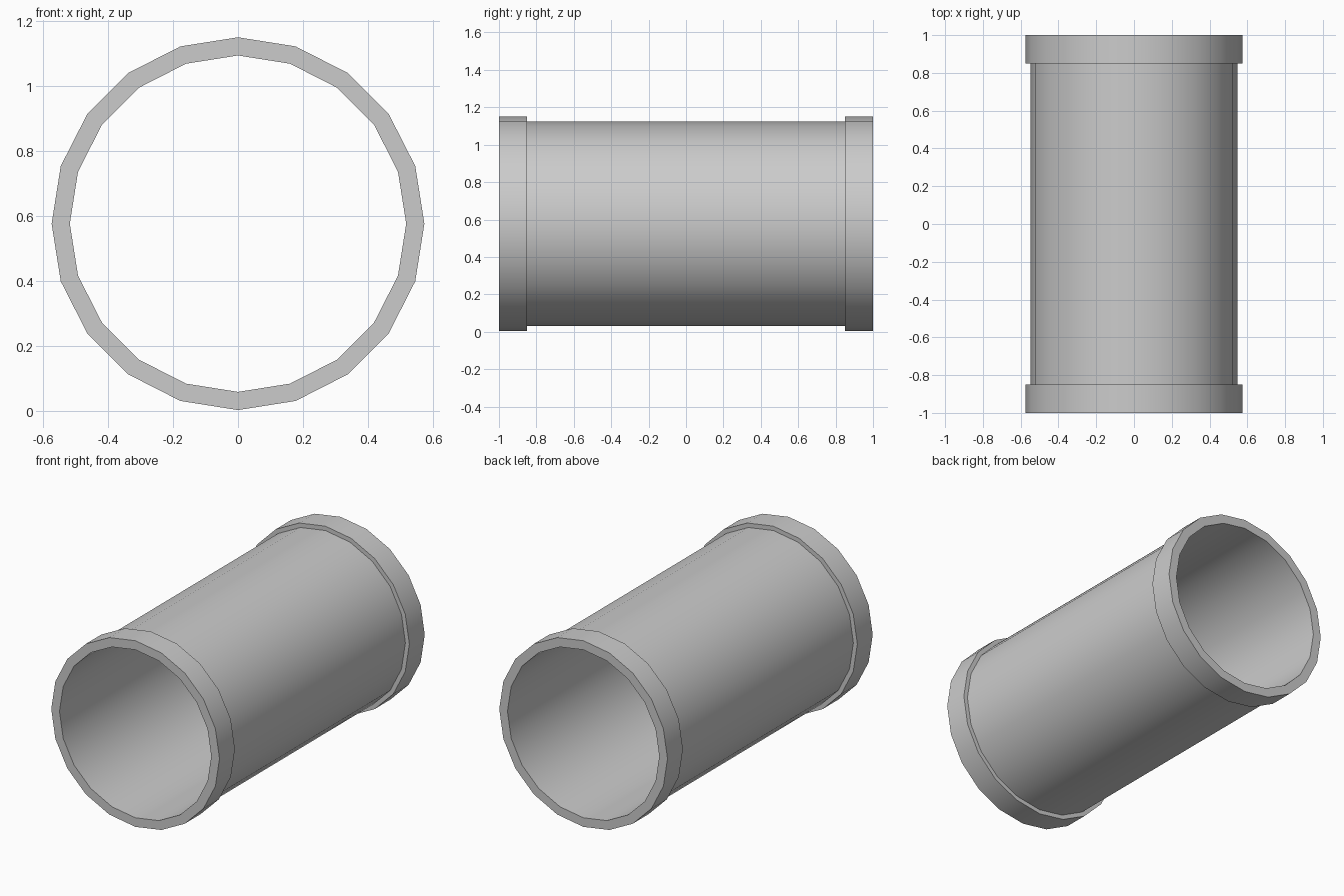
import bpy, bmesh, math

if "Cube" in bpy.data.objects:
    bpy.data.objects.remove(bpy.data.objects["Cube"])

SIDES = 20
CENTRE_Z = 0.577
R_IN, R_BODY, R_RIM = 0.518, 0.547, 0.574
Y_END, Y_RIM = 1.0, 0.85

# Closed wall section (radius, y): bore, collars at both ends, thinner middle
section = [(R_IN, -Y_END), (R_RIM, -Y_END), (R_RIM, -Y_RIM), (R_BODY, -Y_RIM),
           (R_BODY, Y_RIM), (R_RIM, Y_RIM), (R_RIM, Y_END), (R_IN, Y_END)]

# Revolve the section around the y axis, with a corner pointing straight up
bm = bmesh.new()
rings = []
for i in range(SIDES):
    a = 2 * math.pi * i / SIDES
    rings.append([bm.verts.new((r * math.sin(a), y, r * math.cos(a)))
                  for r, y in section])
n = len(section)
for i in range(SIDES):
    a, b = rings[i], rings[(i + 1) % SIDES]
    for j in range(n):
        k = (j + 1) % n
        bm.faces.new((a[j], a[k], b[k], b[j]))
bmesh.ops.recalc_face_normals(bm, faces=bm.faces)

mesh = bpy.data.meshes.new("collared_pipe")
bm.to_mesh(mesh)
bm.free()
pipe = bpy.data.objects.new("collared_pipe", mesh)
pipe.location.z = CENTRE_Z
bpy.context.collection.objects.link(pipe)

# Smooth walls, crisp rims
bpy.context.view_layer.objects.active = pipe
pipe.select_set(True)
bpy.ops.object.shade_smooth_by_angle(angle=math.radians(30))
